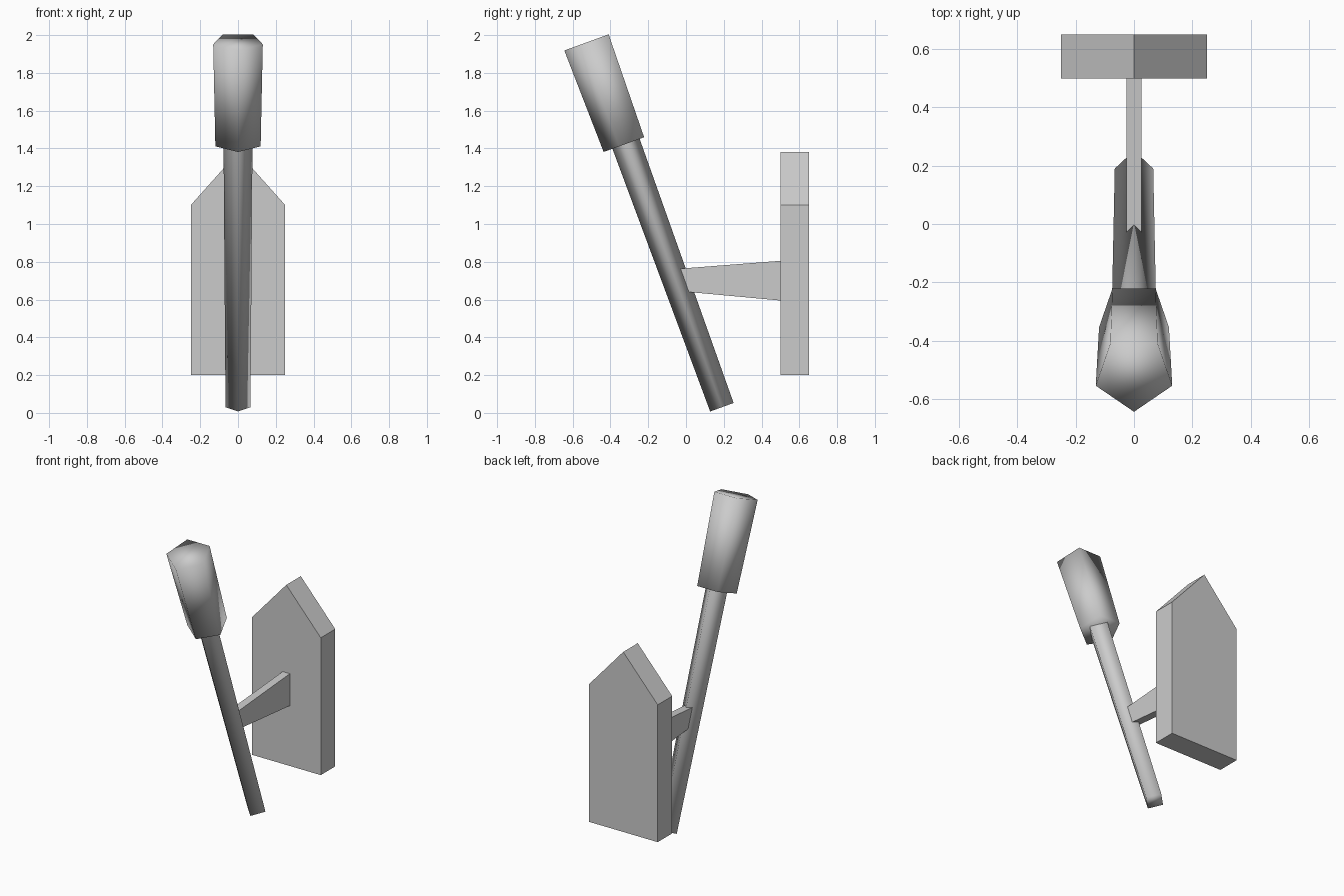
import bpy
import bmesh
from math import sin, cos, pi, radians
from mathutils import Matrix, Vector

cube = bpy.data.objects.get("Cube")
if cube:
    bpy.data.objects.remove(cube, do_unlink=True)

grey = bpy.data.materials.new("plain grey")
grey.use_nodes = True
grey.diffuse_color = (0.6, 0.6, 0.6, 1)
grey.node_tree.nodes["Principled BSDF"].inputs["Base Color"].default_value = (0.6, 0.6, 0.6, 1)


def add_part(name, bm, smooth=False):
    bmesh.ops.recalc_face_normals(bm, faces=bm.faces)
    for face in bm.faces:
        face.smooth = smooth
    mesh = bpy.data.meshes.new(name)
    bm.to_mesh(mesh)
    bm.free()
    mesh.materials.append(grey)
    obj = bpy.data.objects.new(name, mesh)
    bpy.context.collection.objects.link(obj)
    return obj


def prism(name, corners, offset):
    """Extrude a closed outline along an offset vector."""
    bm = bmesh.new()
    face = bm.faces.new([bm.verts.new(c) for c in corners])
    new = bmesh.ops.extrude_face_region(bm, geom=[face], use_keep_orig=True)["geom"]
    bmesh.ops.translate(bm, vec=offset, verts=[v for v in new if isinstance(v, bmesh.types.BMVert)])
    return add_part(name, bm)


def tapered_rod(name, sides, start, end, r_start, r_end, open_top=False):
    """Rod along the tilted torch axis, one corner facing front."""
    bm = bmesh.new()
    rings = []
    for height, radius in ((start, r_start), (end, r_end)):
        angles = [2 * pi * i / sides for i in range(sides)]
        rings.append([bm.verts.new((radius * sin(a), -radius * cos(a), height)) for a in angles])
    low, high = rings
    for i in range(sides):
        j = (i + 1) % sides
        bm.faces.new((low[i], low[j], high[j], high[i]))
    bm.faces.new(low[::-1])
    if not open_top:
        bm.faces.new(high)
    obj = add_part(name, bm, smooth=True)
    obj.matrix_world = Matrix.Translation((0, 0.19, 0.03)) @ Matrix.Rotation(radians(20), 4, "X")
    return obj


# Leaning torch: square handle with a five-sided head
tapered_rod("handle", 4, 0, 1.67, 0.066, 0.078, open_top=True)
tapered_rod("head", 5, 1.484, 2.06, 0.126, 0.138)

# Pointed wall plate
outline = [(-0.25, 0.2), (0.25, 0.2), (0.25, 1.1), (0, 1.38), (-0.25, 1.1)]
prism("wall_plate", [(x, 0.5, z) for x, z in outline], Vector((0, 0.15, 0)))

# Tapered bracket from the plate into the handle
profile = [(-0.04, 0.645), (0.5, 0.595), (0.5, 0.805), (-0.04, 0.763)]
prism("bracket", [(-0.026, y, z) for y, z in profile], Vector((0.052, 0, 0)))
